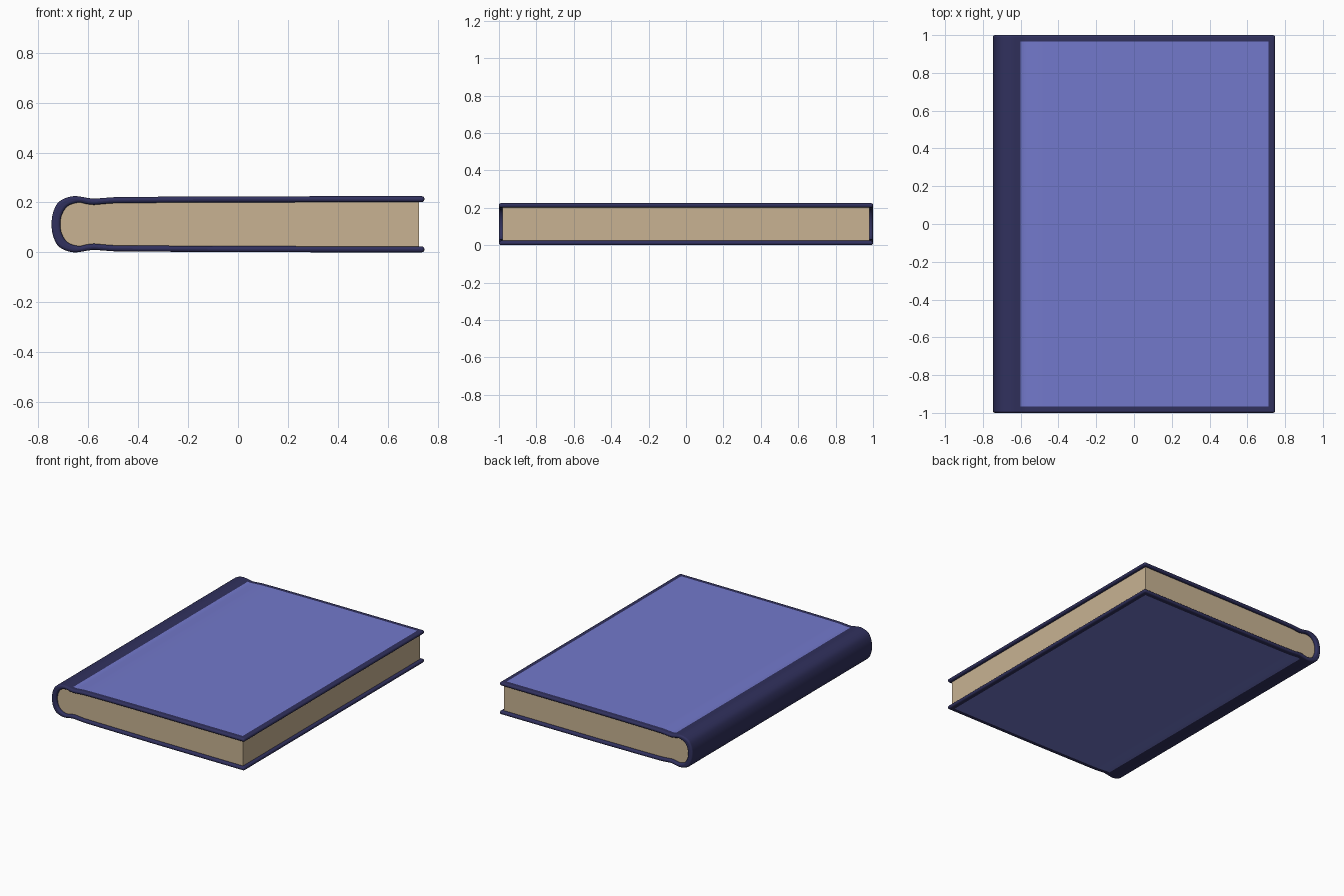
import bpy, bmesh, math

if "Cube" in bpy.data.objects:
    bpy.data.objects.remove(bpy.data.objects["Cube"])

MID = 0.1125  # half the book's thickness


def material(name, rgb):
    m = bpy.data.materials.new(name)
    m.diffuse_color = (*rgb, 1)
    m.use_nodes = True
    m.node_tree.nodes["Principled BSDF"].inputs["Base Color"].default_value = m.diffuse_color
    return m


navy = material("navy_cloth", (0.03, 0.03, 0.11))
blue = material("blue_panel", (0.17, 0.19, 0.60))
paper = material("paper", (0.58, 0.45, 0.29))


def smooth_path(pts, steps=4):
    """Catmull-Rom curve through the points."""
    out = []
    for i in range(len(pts) - 1):
        a, b, c, d = pts[max(i - 1, 0)], pts[i], pts[i + 1], pts[min(i + 2, len(pts) - 1)]
        n = steps if c[0] < -0.4 else 1
        for k in range(n):
            t = k / n
            out.append(tuple(0.5 * (2 * q + (r - p) * t + (2 * p - 5 * q + 4 * r - s) * t * t
                                    + (3 * q - p - 3 * r + s) * t ** 3)
                             for p, q, r, s in zip(a, b, c, d)))
    return out + [pts[-1]]


def wrap(half):
    """Mirror an upper half (spine to fore edge) into a full C, top to bottom."""
    full = [(x, -z) for x, z in reversed(half[1:])] + list(half)
    return smooth_path(full[::-1])


def prism(name, outline, ys, mats):
    """Sweep an x/z outline through the y stations and cap both ends."""
    bm = bmesh.new()
    rings = [[bm.verts.new((x, y, z + MID)) for x, z in outline] for y in ys]
    n = len(outline)
    for r0, r1 in zip(rings, rings[1:]):
        for i in range(n):
            j = (i + 1) % n
            bm.faces.new((r0[i], r0[j], r1[j], r1[i]))
    bm.faces.new(rings[0])
    bm.faces.new(rings[-1])
    bmesh.ops.recalc_face_normals(bm, faces=bm.faces)
    me = bpy.data.meshes.new(name)
    bm.to_mesh(me)
    bm.free()
    for m in mats:
        me.materials.append(m)
    for p in me.polygons:
        p.use_smooth = True
    me.set_sharp_from_angle(angle=math.radians(40))
    ob = bpy.data.objects.new(name, me)
    bpy.context.collection.objects.link(ob)
    return ob


# Upper halves of the case: rounded spine, hinge groove, flat board
outer = [(-0.747, 0), (-0.74, 0.05), (-0.715, 0.092), (-0.66, 0.1125), (-0.6, 0.105),
         (-0.575, 0.1025), (-0.53, 0.106), (-0.45, 0.109), (0, 0.112), (0.713, 0.1125),
         (0.747, 0.1125)]
inner = [(-0.712, 0), (-0.705, 0.04), (-0.682, 0.073), (-0.64, 0.087), (-0.605, 0.081),
         (-0.575, 0.078), (-0.53, 0.082), (-0.45, 0.085), (0, 0.088), (0.725, 0.0885)]

# Cover: C-shaped case with rounded rims
cover_outline = wrap(outer) + wrap(inner + [(0.747, 0.0885)])[::-1]
cover = prism("cover", cover_outline, (-1, -0.965, 0.965, 1), (navy, blue))
bev = cover.modifiers.new("rounded_rim", 'BEVEL')
bev.width = 0.011
bev.segments = 4
bev.limit_method = 'ANGLE'
bev.angle_limit = math.radians(50)
bev.use_clamp_overlap = False

# Blue panels on the outside of both boards
for p in cover.data.polygons:
    x, y, z = p.center
    if -0.6 < x < 0.713 and abs(y) < 0.9 and abs(z - MID) > 0.095:
        p.material_index = 1

# Page block filling the case, slightly inset
prism("pages", wrap(inner), (-0.98, 0.98), (paper,))
